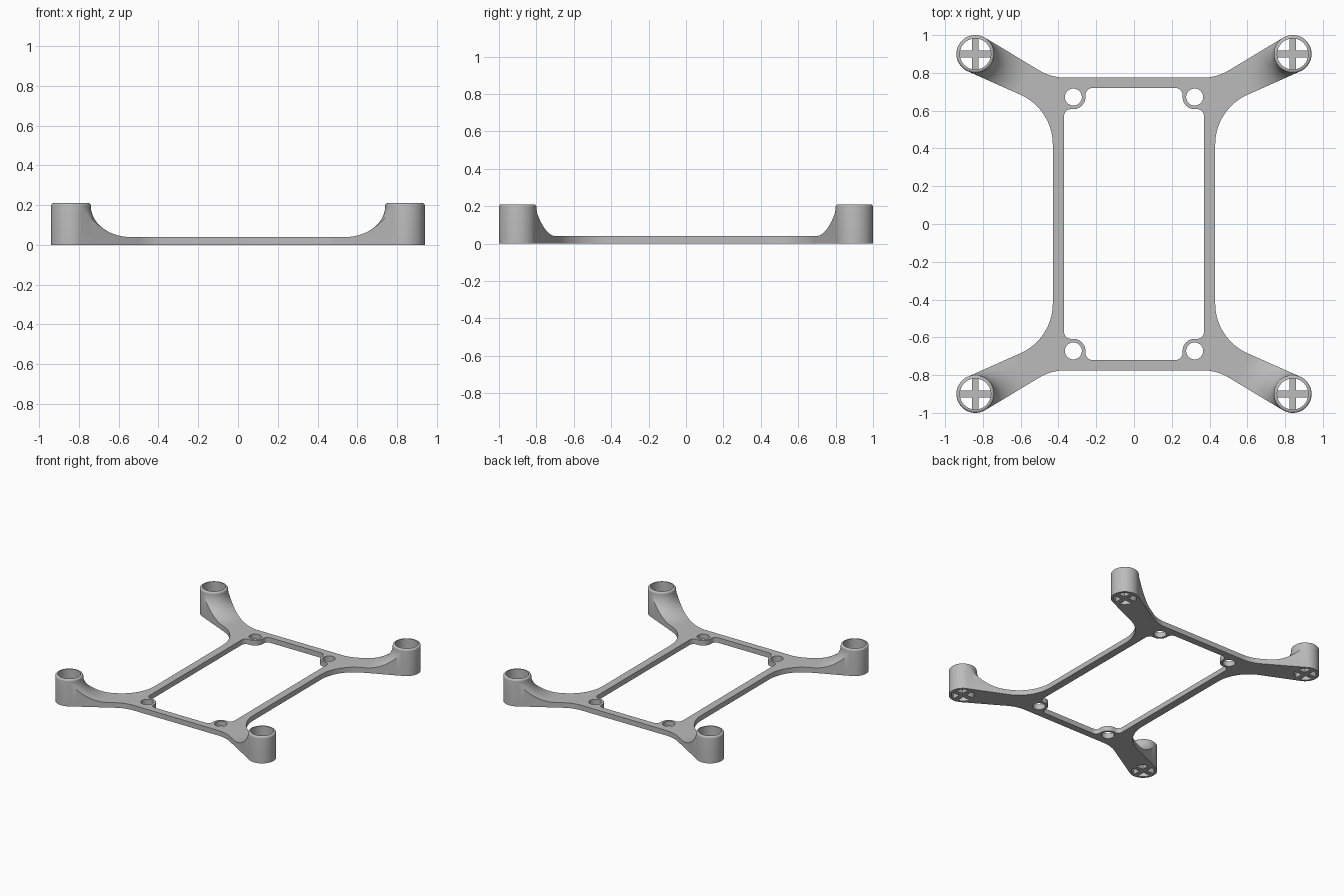
import bpy, bmesh, math
from mathutils import Vector

if "Cube" in bpy.data.objects:
    bpy.data.objects.remove(bpy.data.objects["Cube"])

CUP = Vector((0.84, 0.9))            # corner cup centre in the +x +y quadrant
R, BORE, TOP, PLATE = 0.1, 0.082, 0.21, 0.04
UP, LOW = math.radians(31), math.radians(24)   # slopes of the two arm edges
HOLE = Vector((0.321, 0.672))

grey = bpy.data.materials.new("plain_grey")
grey.diffuse_color = (0.5, 0.5, 0.5, 1)
grey.use_nodes = True
grey.node_tree.nodes["Principled BSDF"].inputs["Base Color"].default_value = grey.diffuse_color


def polar(c, r, a):
    return Vector((c[0] + r * math.cos(a), c[1] + r * math.sin(a)))


def fillet(prev, p, nxt, r, n=14):
    """Arc of radius r that rounds the corner p."""
    u, v = (prev - p).normalized(), (nxt - p).normalized()
    half = u.angle(v) / 2
    c = p + (u + v).normalized() * r / math.sin(half)
    s, e = p + u * r / math.tan(half) - c, p + v * r / math.tan(half) - c
    w = math.pi - 2 * half
    return [c + (s * math.sin((1 - i / n) * w) + e * math.sin(i / n * w)) / math.sin(w)
            for i in range(n + 1)]


def mirrored(pts, sx, sy):
    return [Vector((p.x * sx, p.y * sy)) for p in pts]


def four_way(q):
    """Close a quadrant path (from +y axis to +x axis) into a full loop."""
    return (q + mirrored(q, 1, -1)[::-1] + mirrored(q, -1, -1) + mirrored(q, -1, 1)[::-1])


def finish(obj):
    obj.data.materials.clear()
    obj.data.materials.append(grey)
    bpy.ops.object.select_all(action='DESELECT')
    obj.select_set(True)
    bpy.context.view_layer.objects.active = obj
    bpy.ops.object.shade_smooth_by_angle(angle=math.radians(32))


def add_object(name, bm, mirror=False):
    bmesh.ops.remove_doubles(bm, verts=bm.verts, dist=1e-5)
    bmesh.ops.recalc_face_normals(bm, faces=bm.faces)
    me = bpy.data.meshes.new(name)
    bm.to_mesh(me)
    bm.free()
    obj = bpy.data.objects.new(name, me)
    bpy.context.collection.objects.link(obj)
    finish(obj)
    if mirror:
        mod = obj.modifiers.new("four_corners", 'MIRROR')
        mod.use_axis = (True, True, False)
        mod.use_mirror_merge = False
    return obj


# --- Flat frame: outer outline, window, screw holes and cup floor openings ---
cup_arc = [polar(CUP, R, UP + math.pi / 2 - (math.pi + UP - LOW) * i / 40) for i in range(41)]
a, b = cup_arc[0], cup_arc[-1]
corner_top = Vector((a.x - (a.y - 0.775) / math.tan(UP), 0.775))
corner_side = Vector((0.43, b.y - (b.x - 0.43) * math.tan(LOW)))
outer = (fillet(Vector((0, 0.775)), corner_top, a, 0.26) + cup_arc
         + fillet(b, corner_side, Vector((0.43, 0)), 0.288, 20))

w = [Vector(p) for p in ((0, 0.72), (0.257, 0.72), (0.257, 0.608), (0.37, 0.608), (0.37, 0))]
window = []
for i, r in ((1, 0.037), (2, 0.064), (3, 0.036)):
    window += fillet(w[i - 1], w[i], w[i + 1], r, 10)

loops = [four_way(outer), four_way(window)]
screw = [polar(HOLE, 0.045, math.tau * i / 32) for i in range(32)]
bar = 0.018                                   # half width of the cross bars
edge = math.asin(bar / BORE)
sector = [Vector((bar, bar))] + [polar((0, 0), BORE, edge + (math.pi / 2 - 2 * edge) * i / 12)
                                 for i in range(13)]
for sx in (1, -1):
    for sy in (1, -1):
        loops.append(mirrored(screw, sx, sy))
        for tx in (1, -1):
            for ty in (1, -1):
                loops.append(mirrored([p + CUP for p in mirrored(sector, tx, ty)], sx, sy))

cu = bpy.data.curves.new("frame_outline", 'CURVE')
cu.dimensions = '2D'
cu.fill_mode = 'BOTH'
cu.extrude = PLATE / 2
for loop in loops:
    sp = cu.splines.new('POLY')
    sp.points.add(len(loop) - 1)
    for pt, p in zip(sp.points, loop):
        pt.co = (p.x, p.y, 0, 1)
    sp.use_cyclic_u = True
tmp = bpy.data.objects.new("frame_outline", cu)
bpy.context.collection.objects.link(tmp)
bpy.context.view_layer.update()
flat = bpy.data.meshes.new_from_object(tmp.evaluated_get(bpy.context.evaluated_depsgraph_get()))
bpy.data.objects.remove(tmp)
bm = bmesh.new()
bm.from_mesh(flat)
bmesh.ops.translate(bm, verts=bm.verts, vec=(0, 0, PLATE / 2))
add_object("base_frame", bm)

# --- Corner cups: turned wall with a rounded rim ---
rim = 0.014
profile = [(BORE, PLATE - 0.005), (R, PLATE - 0.005)]
profile += [(R - rim + rim * math.cos(t), TOP - rim + rim * math.sin(t))
            for t in (math.pi / 2 * i / 6 for i in range(7))]
profile += [(BORE, TOP)]
bm = bmesh.new()
N = 64
rings = []
for k in range(N):
    ring = []
    for r, z in profile:
        p = polar(CUP, r, math.tau * k / N)
        ring.append(bm.verts.new((p.x, p.y, z)))
    rings.append(ring)
for k in range(N):
    for i in range(len(profile)):
        j = (i + 1) % len(profile)
        bm.faces.new((rings[k][i], rings[k][j], rings[(k + 1) % N][j], rings[(k + 1) % N][i]))
add_object("corner_cups", bm, mirror=True)

# --- Arm fillets: concave sweep from the plate up to each cup ---
ROWS, COLS, REACH, RISE = 20, 28, 0.2, 0.155
bm = bmesh.new()
top, low = [], []
for i in range(ROWS + 1):
    t = math.pi / 2 * i / ROWS
    d = R + REACH * (1 - math.cos(t))
    z = PLATE + RISE * (1 - math.sin(t))
    spread = math.asin(min(1, R / d))
    a0, a1 = math.pi + UP - spread, math.pi + LOW + spread
    pts = [polar(CUP, d, a0 + (a1 - a0) * j / COLS) for j in range(COLS + 1)]
    top.append([bm.verts.new((p.x, p.y, z)) for p in pts])
    low.append([bm.verts.new((p.x, p.y, PLATE - 0.01)) for p in pts])
for i in range(ROWS):
    for j in range(COLS):
        for g in (top, low):
            bm.faces.new((g[i][j], g[i + 1][j], g[i + 1][j + 1], g[i][j + 1]))
    for j in (0, COLS):
        bm.faces.new((top[i][j], top[i + 1][j], low[i + 1][j], low[i][j]))
for j in range(COLS):
    for i in (0, ROWS):
        bm.faces.new((top[i][j], top[i][j + 1], low[i][j + 1], low[i][j]))
add_object("corner_arms", bm, mirror=True)
